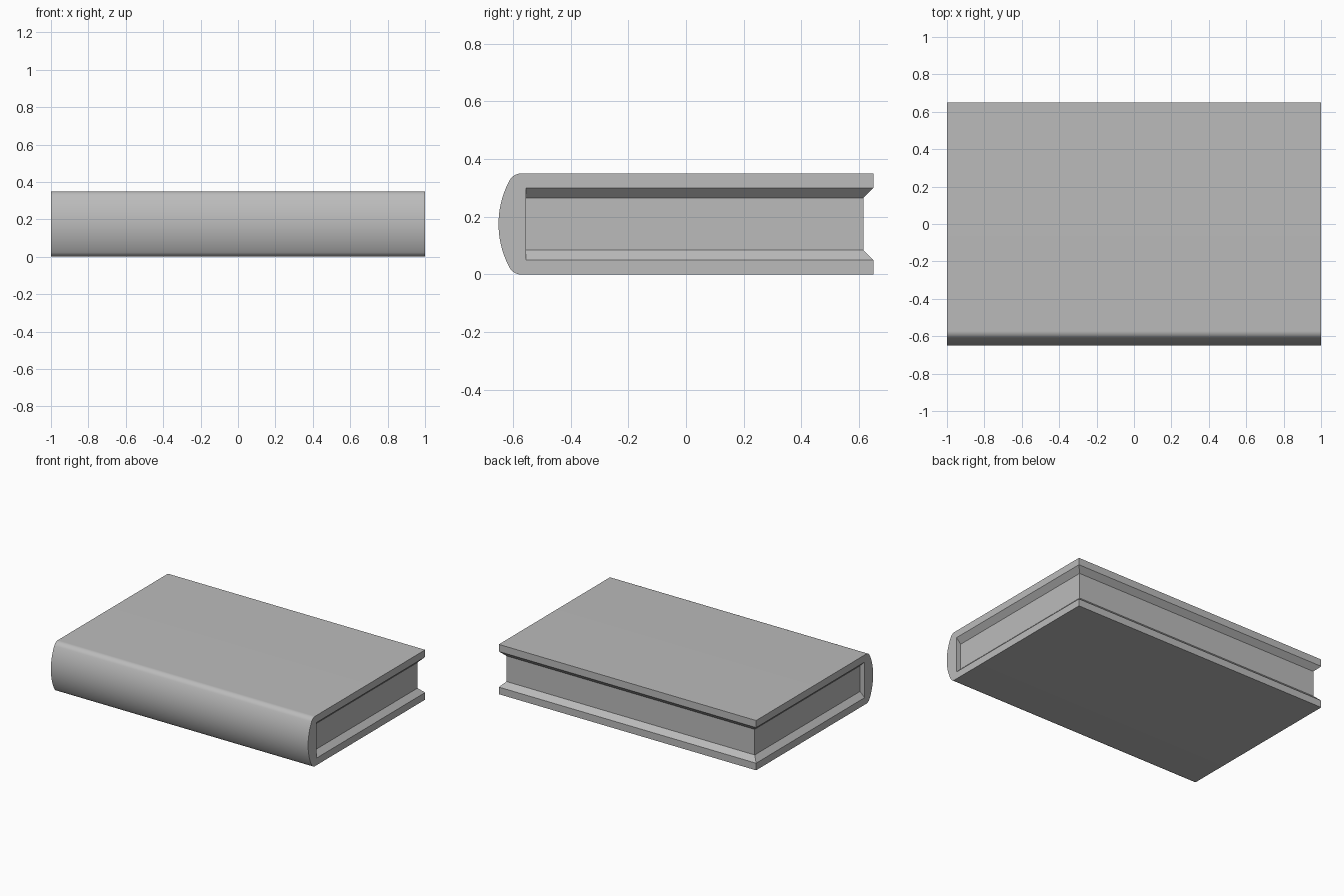
import bpy, bmesh
from math import sin, cos, acos, sqrt, pi

old = bpy.data.objects.get("Cube")
if old:
    bpy.data.objects.remove(old, do_unlink=True)

grey = bpy.data.materials.new("plain_grey")
grey.use_nodes = True
colour = (0.5, 0.5, 0.5, 1)
grey.diffuse_color = colour
grey.node_tree.nodes["Principled BSDF"].inputs["Base Color"].default_value = colour


def finish(name, bm):
    bmesh.ops.recalc_face_normals(bm, faces=bm.faces)
    mesh = bpy.data.meshes.new(name)
    bm.to_mesh(mesh)
    bm.free()
    mesh.materials.append(grey)
    obj = bpy.data.objects.new(name, mesh)
    bpy.context.collection.objects.link(obj)
    bpy.ops.object.select_all(action='DESELECT')
    obj.select_set(True)
    bpy.context.view_layer.objects.active = obj
    bpy.ops.object.shade_smooth_by_angle()
    return obj


def arc(cy, cz, radius, start, end, steps):
    angles = [start + (end - start) * i / steps for i in range(steps + 1)]
    return [(cy - radius * cos(a), cz + radius * sin(a)) for a in angles]


LENGTH, HEIGHT, DEPTH = 2.0, 0.35, 1.3
BOARD, SPINE_Y, INSET = 0.05, -0.555, 0.035
mid, back = HEIGHT / 2, DEPTH / 2

# Cover outline: bowed spine running into rounded shoulders and flat boards
bow, fillet = 0.318, 0.045
bow_y = -back + bow
rise = mid - fillet
run = sqrt((bow - fillet) ** 2 - rise ** 2)
shoulder = acos(run / (bow - fillet))
upper = arc(bow_y, mid, bow, 0, shoulder, 12)
upper += arc(bow_y - run, mid + rise, fillet, shoulder, pi / 2, 10)[1:]
upper += [(back, HEIGHT), (back, HEIGHT - BOARD), (SPINE_Y, HEIGHT - BOARD)]
lower = [(y, HEIGHT - z) for y, z in reversed(upper[1:])]
outline = upper + lower

bm = bmesh.new()
face = bm.faces.new([bm.verts.new((-LENGTH / 2, y, z)) for y, z in outline])
moved = bmesh.ops.extrude_face_region(bm, geom=[face], use_keep_orig=True)["geom"]
bmesh.ops.translate(bm, vec=(LENGTH, 0, 0),
                    verts=[v for v in moved if isinstance(v, bmesh.types.BMVert)])
finish("book_cover", bm)

# Page block: narrow waist flaring out to the board edges on three sides
bm = bmesh.new()
rings = []
for z, inset in ((BOARD, 0), (BOARD + INSET, INSET),
                 (HEIGHT - BOARD - INSET, INSET), (HEIGHT - BOARD, 0)):
    x, y = LENGTH / 2 - inset, back - inset
    corners = [(-x, SPINE_Y), (x, SPINE_Y), (x, y), (-x, y)]
    rings.append([bm.verts.new((cx, cy, z)) for cx, cy in corners])
for a, b in zip(rings, rings[1:]):
    for i in range(4):
        j = (i + 1) % 4
        bm.faces.new((a[i], a[j], b[j], b[i]))
bm.faces.new(rings[0])
bm.faces.new(rings[-1])
finish("page_block", bm)
